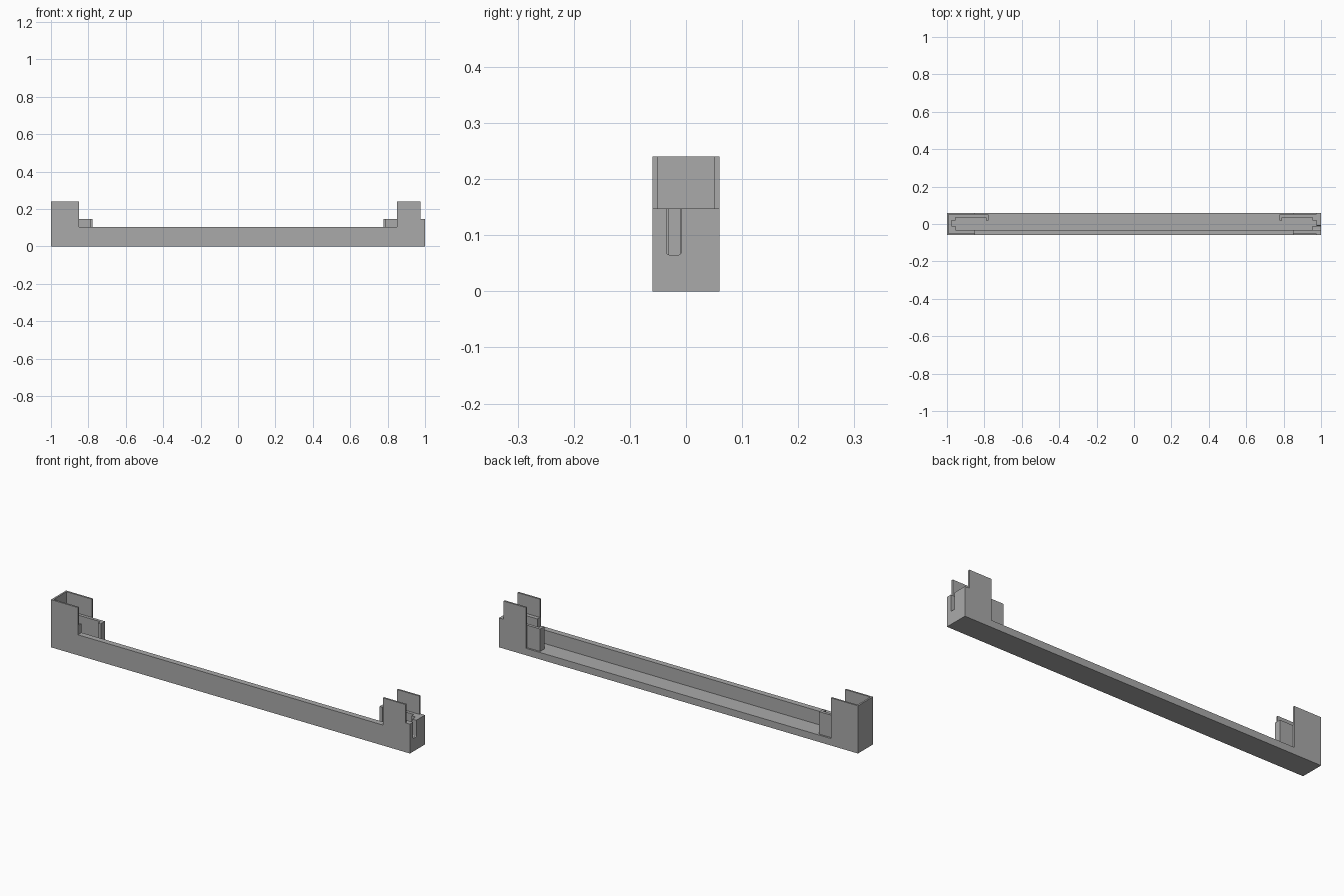
import bpy
import bmesh

cube = bpy.data.objects.get("Cube")
if cube:
    bpy.data.objects.remove(cube, do_unlink=True)

grey = bpy.data.materials.new("plain grey")
grey.use_nodes = True
colour = (0.4, 0.4, 0.4, 1)
grey.diffuse_color = colour
grey.node_tree.nodes["Principled BSDF"].inputs["Base Color"].default_value = colour

HALF = 1.0          # half length
DEPTH = 0.06        # half depth
FLOOR = 0.035       # floor thickness
RAIL = 0.103        # front wall height
LOW = 0.148         # bracket height
HIGH = 0.24         # tall plate height
SKIN = 0.009        # thin plate thickness
INNER = DEPTH - SKIN


def prism(name, outline, z0, z1):
    """Extrude a plan outline from z0 to z1."""
    bm = bmesh.new()
    face = bm.faces.new([bm.verts.new((x, y, z0)) for x, y in outline])
    new = bmesh.ops.extrude_face_region(bm, geom=[face])["geom"]
    for v in new:
        if isinstance(v, bmesh.types.BMVert):
            v.co.z = z1
    bmesh.ops.recalc_face_normals(bm, faces=bm.faces)
    mesh = bpy.data.meshes.new(name)
    bm.to_mesh(mesh)
    bm.free()
    mesh.materials.append(grey)
    obj = bpy.data.objects.new(name, mesh)
    bpy.context.collection.objects.link(obj)
    return obj


def box(name, x0, x1, y0, y1, z0, z1):
    return prism(name, [(x0, y0), (x1, y0), (x1, y1), (x0, y1)], z0, z1)


# Floor and the long front wall
box("floor", -HALF, HALF, -DEPTH, DEPTH, 0, FLOOR)
front_wall = box("front_wall", -HALF, HALF, -DEPTH, -0.031, FLOOR, RAIL)

# C-shaped end brackets, with a hooked lip at the back and a notch in the end
plan = [(1, -INNER), (1, INNER), (0.777, INNER), (0.777, 0.018), (0.792, 0.018),
        (0.792, 0.036), (0.955, 0.036), (0.955, 0.018), (0.977, 0.018),
        (0.977, -0.01), (0.955, -0.01), (0.955, -0.031), (0.85, -0.031),
        (0.85, -INNER)]
brackets = {}
for side, sign in (("left", 1), ("right", -1)):
    brackets[side] = prism(side + "_bracket", [(x * sign, y) for x, y in plan],
                           FLOOR, LOW)

# Thin outer plates at both ends
for name, y0, y1 in (("front", -DEPTH, -INNER), ("back", INNER, DEPTH)):
    box("right_plate_" + name, -HALF, -0.85, y0, y1, FLOOR, HIGH)
    box("left_plate_lower_" + name, 0.85, HALF, y0, y1, FLOOR, LOW)
    box("left_plate_upper_" + name, 0.85, 0.975, y0, y1, LOW, HIGH)
box("right_end_plate", -HALF, -HALF + SKIN, -INNER, INNER, LOW, HIGH)

# Cable slot through the left end, rounded at the bottom
cutter = box("slot_cutter", 0.954, 1.02, -0.034, -0.009, 0.065, 0.2)
cutter.hide_render = True
bm = bmesh.new()
bm.from_mesh(cutter.data)
low_edges = [e for e in bm.edges
             if all(v.co.z < 0.07 for v in e.verts)
             and abs(e.verts[0].co.x - e.verts[1].co.x) > 0.01]
bmesh.ops.bevel(bm, geom=low_edges, offset=0.004, segments=3, profile=0.5,
                affect='EDGES')
bm.to_mesh(cutter.data)
bm.free()
for obj in (front_wall, brackets["left"]):
    mod = obj.modifiers.new("slot", 'BOOLEAN')
    mod.operation = 'DIFFERENCE'
    mod.solver = 'EXACT'
    mod.object = cutter
    bpy.context.view_layer.objects.active = obj
    bpy.ops.object.modifier_apply(modifier=mod.name)
bpy.data.objects.remove(cutter, do_unlink=True)
